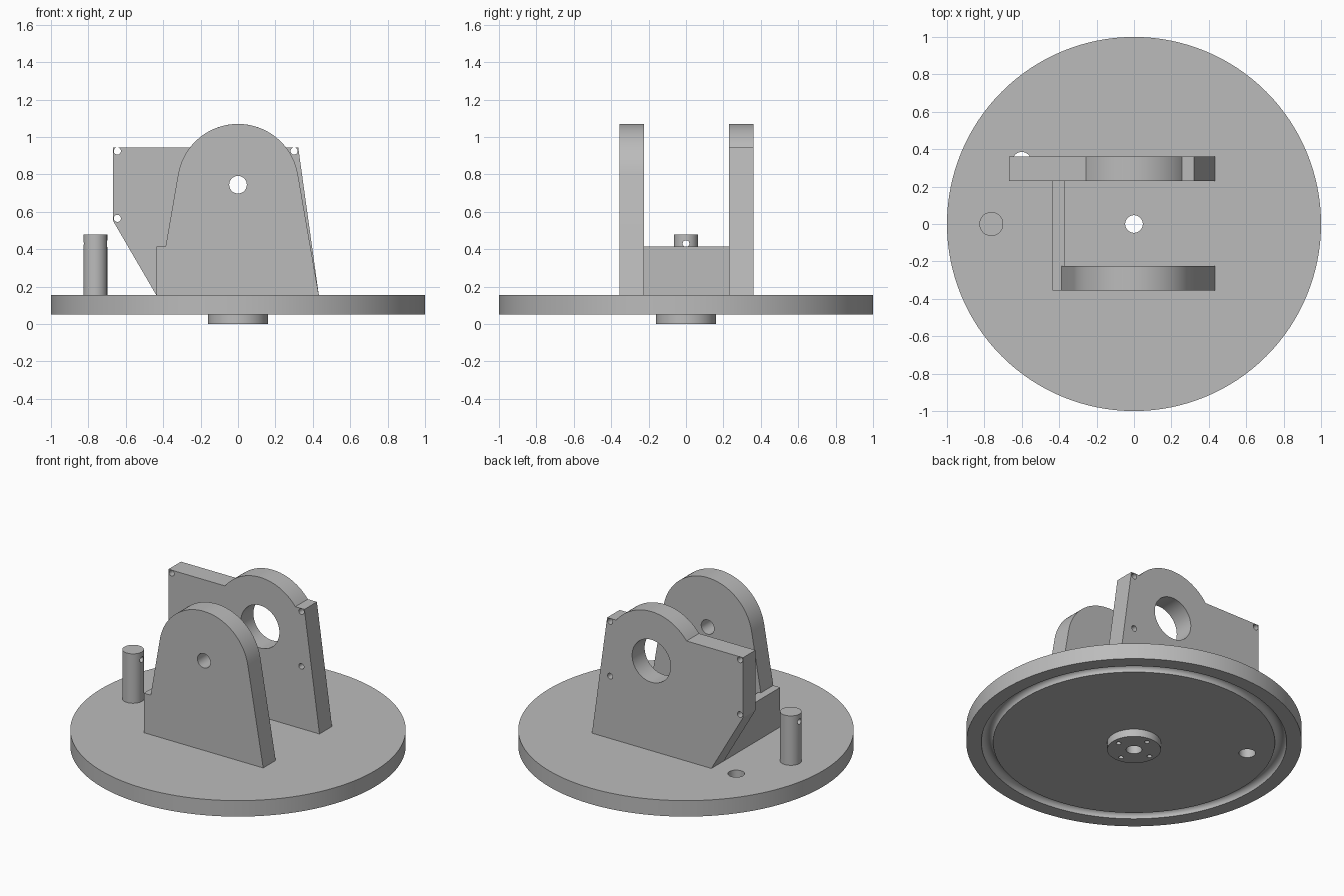
import bpy, bmesh
from math import sin, cos, pi, radians
from mathutils import Vector, Matrix

cube = bpy.data.objects.get("Cube")
if cube:
    bpy.data.objects.remove(cube, do_unlink=True)

grey = bpy.data.materials.new("plain grey")
grey.use_nodes = True
COLOUR = (0.5, 0.5, 0.5, 1)
grey.diffuse_color = COLOUR
grey.node_tree.nodes["Principled BSDF"].inputs["Base Color"].default_value = COLOUR

DECK = 0.155           # top of the turntable
PIVOT = (0, 0.745)     # x, z of the pivot axis
ARC = 0.325            # radius of the rounded plate tops


def add_object(name, bm):
    bmesh.ops.recalc_face_normals(bm, faces=bm.faces)
    mesh = bpy.data.meshes.new(name)
    bm.to_mesh(mesh)
    bm.free()
    mesh.materials.append(grey)
    obj = bpy.data.objects.new(name, mesh)
    bpy.context.collection.objects.link(obj)
    return obj


def rod(name, centre, radius, length, axis="Z", sides=48):
    bm = bmesh.new()
    turn = {"X": Matrix.Rotation(pi / 2, 4, "Y"),
            "Y": Matrix.Rotation(pi / 2, 4, "X"),
            "Z": Matrix.Identity(4)}[axis]
    bmesh.ops.create_cone(bm, cap_ends=True, segments=sides, radius1=radius,
                          radius2=radius, depth=length,
                          matrix=Matrix.Translation(centre) @ turn)
    return add_object(name, bm)


def plate(name, outline, y0, y1):
    bm = bmesh.new()
    face = bm.faces.new([bm.verts.new((x, y0, z)) for x, z in outline])
    out = bmesh.ops.extrude_face_region(bm, geom=[face])
    moved = [v for v in out["geom"] if isinstance(v, bmesh.types.BMVert)]
    bmesh.ops.translate(bm, verts=moved, vec=(0, y1 - y0, 0))
    return add_object(name, bm)


def lathe(name, profile, sides=128):
    bm = bmesh.new()
    rings = []
    for i in range(sides):
        a = 2 * pi * i / sides
        rings.append([bm.verts.new((r * cos(a), r * sin(a), z)) for r, z in profile])
    n = len(profile)
    for i in range(sides):
        p, q = rings[i], rings[(i + 1) % sides]
        for j in range(n):
            k = (j + 1) % n
            bm.faces.new((p[j], q[j], q[k], p[k]))
    return add_object(name, bm)


def activate(obj):
    bpy.ops.object.select_all(action="DESELECT")
    obj.select_set(True)
    bpy.context.view_layer.objects.active = obj


def drill(obj, cutters):
    activate(obj)
    for cutter in cutters:
        cutter.hide_render = True
        mod = obj.modifiers.new("hole", "BOOLEAN")
        mod.operation = "DIFFERENCE"
        mod.solver = "EXACT"
        mod.object = cutter
        bpy.ops.object.modifier_apply(modifier=mod.name)
        bpy.data.objects.remove(cutter, do_unlink=True)


def arc(start, end, steps):
    angles = [radians(start + (end - start) * i / steps) for i in range(steps + 1)]
    return [(PIVOT[0] + ARC * cos(a), PIVOT[1] + ARC * sin(a)) for a in angles]


# Turntable with hub, centre bore and round groove underneath
groove = [(0.875 - 0.035 * cos(pi * i / 12), 0.05 + 0.035 * sin(pi * i / 12))
          for i in range(13)]
turntable = lathe("turntable", [(0.047, 0), (0.16, 0), (0.16, 0.05)] + groove
                  + [(1, 0.05), (1, DECK), (0.047, DECK)])
hub_holes = [rod("cutter", (0.12 * cos(a), 0.12 * sin(a), 0.03), 0.015, 0.12, sides=24)
             for a in (0, pi / 2, pi, 3 * pi / 2)]
drill(turntable, hub_holes + [rod("cutter", (-0.6, 0.335, 0.1), 0.05, 0.3)])

# Front plate: tapered sides tangent to the rounded top, step at one foot
front_plate = plate("front_plate",
                    [(-0.437, DECK), (0.432, DECK)] + arc(9.65, 170.35, 40)
                    + [(-0.387, 0.415), (-0.437, 0.415)], -0.355, -0.225)
drill(front_plate, [rod("cutter", (0, -0.29, PIVOT[1]), 0.047, 0.4, "Y")])

# Back plate: wide shoulders, large bore and four corner holes
back_plate = plate("back_plate",
                   [(-0.437, DECK), (0.432, DECK), (0.322, 0.945)] + arc(38, 142, 32)
                   + [(-0.667, 0.945), (-0.667, 0.55)], 0.23, 0.36)
corner_holes = [rod("cutter", (x, 0.295, z), 0.019, 0.4, "Y", 24)
                for x in (-0.645, 0.3) for z in (0.565, 0.925)]
drill(back_plate, [rod("cutter", (0, 0.295, PIVOT[1]), 0.14, 0.4, "Y", 64)] + corner_holes)

# Low wall joining the two plates
cross_wall = plate("cross_wall", [(-0.437, DECK), (-0.37, DECK),
                                  (-0.37, 0.415), (-0.437, 0.415)], -0.225, 0.23)

# Upright post with a cross hole near its top
post = rod("post", (-0.763, 0, (DECK + 0.48) / 2), 0.064, 0.48 - DECK)
drill(post, [rod("cutter", (-0.763, 0, 0.43), 0.018, 0.4, "X", 24)])

for part in (turntable, front_plate, back_plate, cross_wall, post):
    activate(part)
    bpy.ops.object.shade_smooth_by_angle(angle=radians(30))
